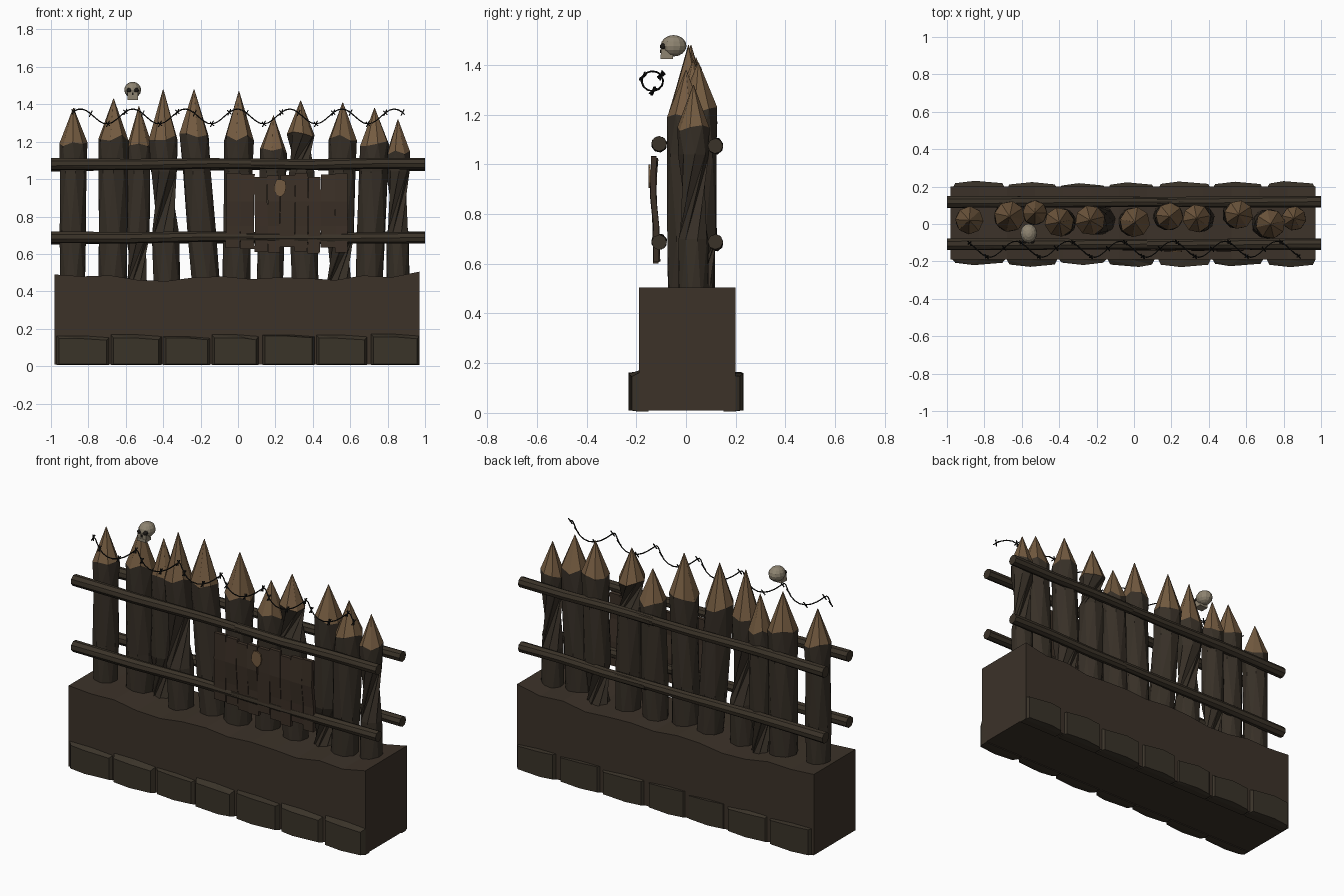
import bpy
import math
import random
from mathutils import Vector, Matrix

random.seed(4)
cube = bpy.data.objects.get("Cube")
if cube:
    bpy.data.objects.remove(cube, do_unlink=True)


def material(name, rgb):
    m = bpy.data.materials.new(name)
    m.use_nodes = True
    m.diffuse_color = (*rgb, 1)
    m.node_tree.nodes["Principled BSDF"].inputs["Base Color"].default_value = (*rgb, 1)
    return m


EARTH = material("dark_earth", (0.045, 0.032, 0.022))
STONE = material("brown_stone", (0.042, 0.033, 0.022))
BARK = material("dark_bark", (0.038, 0.029, 0.020))
CUT = material("cut_wood", (0.175, 0.105, 0.052))
RAIL = material("rail_wood", (0.042, 0.032, 0.021))
BOARD = material("board_wood", (0.045, 0.030, 0.020))
WIRE = material("black_wire", (0.008, 0.008, 0.007))
BONE = material("old_bone", (0.27, 0.23, 0.165))
SOCKET = material("dark_socket", (0.012, 0.010, 0.008))


def make(name, verts, faces, *mats):
    mesh = bpy.data.meshes.new(name)
    mesh.from_pydata(verts, [], faces)
    for m in mats:
        mesh.materials.append(m)
    obj = bpy.data.objects.new(name, mesh)
    bpy.context.collection.objects.link(obj)
    return obj


def ring(centre, r, turn, u, v, sides=8):
    """Polygon of points around a centre, in the plane of u and v."""
    angles = [turn + math.tau * i / sides for i in range(sides)]
    return [centre + r * (math.cos(a) * u + math.sin(a) * v) for a in angles]


def loft(rings):
    """Vertices and triangles joining equal rings, closed at both ends."""
    n = len(rings[0])
    faces = [tuple(reversed(range(n)))]
    for k in range(len(rings) - 1):
        for i in range(n):
            a, b = k * n + i, k * n + (i + 1) % n
            faces += [(a, b, b + n), (a, b + n, a + n)]
    faces.append(tuple(range((len(rings) - 1) * n, len(rings) * n)))
    return [p for r in rings for p in r], faces


X, Y, Z = Vector((1, 0, 0)), Vector((0, 1, 0)), Vector((0, 0, 1))

# Earth bank with a wavy top
tops = [0.49, 0.48, 0.485, 0.46, 0.455, 0.475, 0.48, 0.465, 0.475, 0.47, 0.46, 0.485, 0.475, 0.505]
sections = []
for i, top in enumerate(tops):
    x = -0.98 + 1.95 * i / (len(tops) - 1)
    sections.append([Vector((x, y, z)) for y, z in ((-0.19, 0.01), (0.2, 0.01), (0.2, top), (-0.19, top))])
make("earth_bank", *loft(sections), EARTH)

# Foot stones: chipped blocks with a bulging outer face
edges = [(-0.97, -0.69), (-0.68, -0.41), (-0.40, -0.15), (-0.14, 0.11),
         (0.13, 0.41), (0.42, 0.69), (0.71, 0.97)]
for side, label in ((-1, "front"), (1, "back")):
    for x0, x1 in edges:
        def block(y, inset, shift=0.0):
            lo, hi = 0.005 + inset * 0.4, 0.168 - inset * 0.6 + random.uniform(-0.012, 0.004)
            a, b = x0 + inset, x1 - inset
            m = (a + b) / 2 + shift
            pts = [(a, lo), (m, lo), (b, lo), (b, hi - 0.01), (m, hi), (a, hi)]
            out = [Vector((px, side * y, pz)) for px, pz in pts]
            for k in (1, 4):
                out[k].y += side * inset * 0.9
            return out
        shift = random.uniform(-0.05, 0.05)
        rings = [block(0.15, 0), block(0.19, 0), block(random.uniform(0.205, 0.22), 0.014, shift)]
        if side < 0:
            rings.reverse()
        verts, faces = loft([r if side < 0 else r[::-1] for r in rings])
        make(label + "_stone", verts, faces, STONE)

# Sharpened stakes: foot x, top x, y, shoulder, tip, radius, twisted section
stakes = [(-0.885, -0.88, 0.02, 1.18, 1.38, 0.074, None),
          (-0.67, -0.665, 0.04, 1.22, 1.43, 0.084, None),
          (-0.54, -0.53, 0.06, 1.18, 1.39, 0.068, 0),
          (-0.38, -0.40, 0.01, 1.22, 1.48, 0.078, 1),
          (-0.17, -0.235, 0.02, 1.23, 1.48, 0.08, None),
          (-0.01, 0.005, 0.01, 1.22, 1.47, 0.08, None),
          (0.17, 0.19, 0.04, 1.15, 1.34, 0.076, None),
          (0.36, 0.335, 0.03, 1.24, 1.42, 0.076, 2),
          (0.54, 0.56, 0.05, 1.22, 1.41, 0.078, 0),
          (0.70, 0.73, 0.0, 1.19, 1.38, 0.08, None),
          (0.855, 0.855, 0.03, 1.14, 1.32, 0.066, 1)]
for foot, head, y, shoulder, tip, r, twisted in stakes:
    turn = random.uniform(0, 1)
    rings = []
    for k, z in enumerate((0.42, 0.70, 1.04, shoulder)):
        t = (z - 0.42) / (shoulder - 0.42)
        c = Vector((foot + (head - foot) * t, y, z))
        r_here = r * (0.94, 0.97, 0.96, 1)[k] * random.uniform(0.97, 1.02)
        pts = ring(c, r_here, turn, X, Y)
        if k == 3:
            for p in pts:
                p.z += random.uniform(-0.018, 0.018)
        rings.append(pts)
        turn += 1.4 if twisted == k else random.uniform(-0.45, -0.2)
    rings.append(ring(Vector((head, y, tip)), 0.002, turn - 0.1, X, Y))
    # Keep the point's facets straight
    rings[-1] = [Vector((head, y, tip)) + (p - Vector((head, y, p.z))) * 0.02 for p in rings[3]]
    stake = make("stake", *loft(rings), BARK, CUT)
    for f in stake.data.polygons:
        if max(stake.data.vertices[v].co.z for v in f.vertices) > tip - 0.02:
            f.material_index = 1

# Long rails tied to both faces, each made of two overlapping poles
for label, y, z in (("front", -0.108, 1.08), ("front", -0.108, 0.69),
                    ("back", 0.118, 1.075), ("back", 0.118, 0.685)):
    joint = random.uniform(-0.1, 0.3)
    for x0, x1, r0, r1 in ((-1, joint + 0.1, 0.033, 0.026), (joint - 0.1, 1, 0.028, 0.031)):
        rings = []
        for k in range(4):
            t = k / 3
            c = Vector((x0 + (x1 - x0) * t, y, z + random.uniform(-0.005, 0.005)))
            rings.append(ring(c, r0 + (r1 - r0) * t, 0.3 - 0.12 * k, Y, Z))
        make(label + "_rail", *loft(rings), RAIL)

# Patch of upright boards on the front
x = -0.065
for k in range(9):
    w = random.uniform(0.066, 0.08)
    low, high = 0.61 + random.uniform(-0.01, 0.03), 1.02 + random.uniform(-0.02, 0.015)
    rings = []
    for z, y in ((low, -0.118), (0.75, -0.122), (0.88, -0.132), (high, -0.126)):
        c = x + w / 2 + random.uniform(-0.004, 0.004)
        y += random.uniform(-0.004, 0.004)
        rings.append([Vector((c + sx * w * 0.49, y + sy * 0.011, z))
                      for sx, sy in ((-1, -1), (1, -1), (1, 1), (-1, 1))])
    make("board", *loft(rings), BOARD)
    x += w

# Pale splintered patch on the boards
patch = []
for y in (-0.150, -0.143):
    patch.append([Vector((0.225 + 0.036 * math.cos(a) * s, y, 0.955 + 0.05 * math.sin(a) * s))
                  for a, s in [(math.tau * i / 9, 1 if i % 2 else 0.9) for i in range(9)]])
make("bare_patch", *loft(patch), CUT)


# Coiled barbed wire
def coil(t):
    a = math.tau * 6.3 * t + 0.7
    return Vector((-0.88 + 1.76 * t, -0.135 + 0.043 * math.cos(a), 1.335 + 0.04 * math.sin(a)))


curve = bpy.data.curves.new("barbed_wire", "CURVE")
curve.dimensions = "3D"
curve.bevel_depth = 0.0035
curve.bevel_resolution = 0
strands = [[coil(i / 76) for i in range(77)]]
for i in range(20):
    p = coil(i / 19)
    for d in (Vector((0.5, 0.4, 1)), Vector((0.6, -0.8, -0.6))):
        strands.append([p - d * 0.016, p + d * 0.016])
for pts in strands:
    s = curve.splines.new("POLY")
    s.points.add(len(pts) - 1)
    for q, p in zip(s.points, pts):
        q.co = (*p, 1)
curve.materials.append(WIRE)
bpy.context.collection.objects.link(bpy.data.objects.new("barbed_wire", curve))


# Skull
def ball(name, loc, size, mat, smooth=False):
    bpy.ops.mesh.primitive_uv_sphere_add(segments=12, ring_count=8, location=loc)
    o = bpy.context.object
    o.name = name
    o.scale = size
    o.data.materials.append(mat)


def box(name, loc, size, mat):
    bpy.ops.mesh.primitive_cube_add(size=1, location=loc)
    o = bpy.context.object
    o.name = name
    o.scale = size
    o.data.materials.append(mat)


SX = -0.563
ball("skull_cranium", (SX, -0.05, 1.477), (0.045, 0.052, 0.043), BONE)
box("skull_face", (SX, -0.083, 1.452), (0.056, 0.036, 0.03), BONE)
box("skull_jaw", (SX, -0.078, 1.432), (0.056, 0.05, 0.018), BONE)
box("skull_nose", (SX, -0.101, 1.456), (0.010, 0.006, 0.014), SOCKET)
for side in (-1, 1):
    ball("skull_eye", (SX + side * 0.02, -0.092, 1.474), (0.013, 0.013, 0.013), SOCKET)
